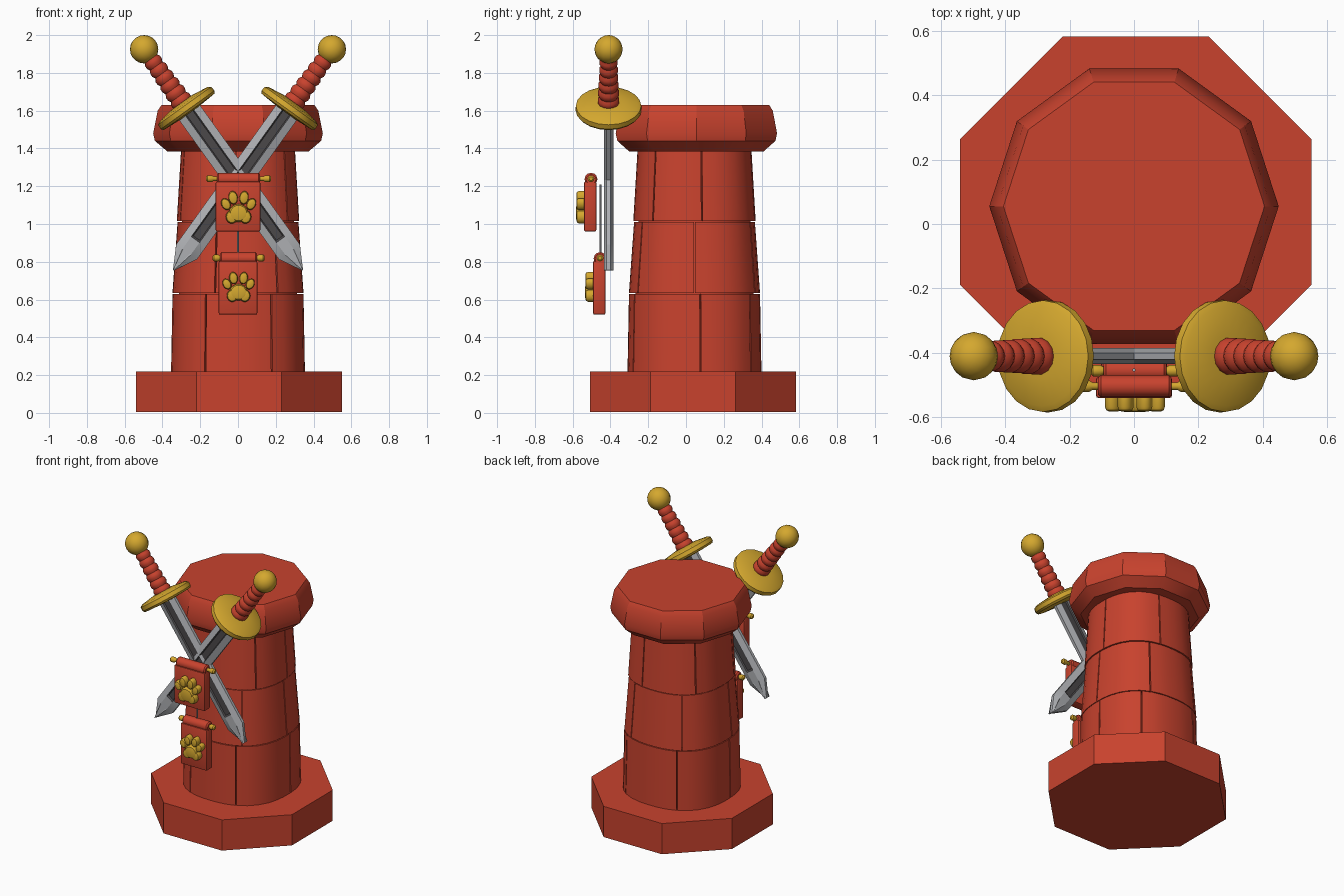
import bpy, bmesh, math
from mathutils import Matrix, Vector

if "Cube" in bpy.data.objects:
    bpy.data.objects.remove(bpy.data.objects["Cube"])


def mat(name, rgb):
    m = bpy.data.materials.new(name)
    m.diffuse_color = (*rgb, 1)
    m.use_nodes = True
    m.node_tree.nodes["Principled BSDF"].inputs["Base Color"].default_value = m.diffuse_color
    return m


RED = mat("red_stone", (0.58, 0.055, 0.027))
GOLD = mat("gold", (0.66, 0.39, 0.028))
STEEL = mat("steel", (0.42, 0.43, 0.45))
DARK = mat("dark_steel", (0.07, 0.065, 0.068))


def finish(name, bm, mats, matrix=None, bevel=0, segs=2, smooth=32):
    """Turn a bmesh into a named object, with optional bevel and smoothing by angle."""
    if bevel:
        edges = [e for e in bm.edges if len(e.link_faces) == 2 and e.calc_face_angle(0) > 0.5]
        bmesh.ops.bevel(bm, geom=edges, offset=bevel, segments=segs, profile=0.5,
                        affect='EDGES', clamp_overlap=True)
    bmesh.ops.recalc_face_normals(bm, faces=bm.faces)
    if matrix:
        bm.transform(matrix)
    me = bpy.data.meshes.new(name)
    bm.to_mesh(me)
    bm.free()
    for m in mats:
        me.materials.append(m)
    me.shade_smooth()
    me.set_sharp_from_angle(angle=math.radians(smooth))
    ob = bpy.data.objects.new(name, me)
    bpy.context.collection.objects.link(ob)
    return ob


def loft(bm, rings):
    """Skin closed rings of points and cap both ends."""
    vs = [[bm.verts.new(p) for p in r] for r in rings]
    n = len(vs[0])
    faces = []
    for a, b in zip(vs, vs[1:]):
        faces.append([bm.faces.new((a[i], a[(i + 1) % n], b[(i + 1) % n], b[i])) for i in range(n)])
    bm.faces.new(vs[0][::-1])
    bm.faces.new(vs[-1])
    return faces


def lathe(name, profile, n, material, matrix=None, phase=0, **kw):
    bm = bmesh.new()
    loft(bm, [[(r * math.cos(phase + math.tau * i / n), r * math.sin(phase + math.tau * i / n), z)
               for i in range(n)] for r, z in profile])
    return finish(name, bm, [material], matrix, **kw)


def box(name, lo, hi, material, bevel):
    bm = bmesh.new()
    bmesh.ops.create_cube(bm, size=1)
    lo, hi = Vector(lo), Vector(hi)
    m = Matrix.Translation((lo + hi) / 2) @ Matrix.Diagonal((*(hi - lo), 1))
    bm.transform(m)
    return finish(name, bm, [material], bevel=bevel)


# Octagonal base slab
lathe("base", [(0.59, 0.005), (0.59, 0.22)], 8, RED, Matrix.Translation((0.005, 0.037, 0)),
      phase=math.pi / 8, bevel=0.045, segs=3, smooth=30)

# Ten-sided cap slab
lathe("cap", [(0.375, 1.385), (0.44, 1.44), (0.449, 1.48), (0.425, 1.6), (0.405, 1.63)],
      10, RED, Matrix.Translation((0, 0.055, 0)), smooth=30)


# Tower: three tapering courses of rounded stone blocks around a core
def outline(a, r):
    c, s = math.cos(a), math.sin(a)
    k = (abs(c) ** 2.4 + abs(s) ** 2.4) ** (-1 / 2.4)
    return Vector((r * k * c, r * k * s + 0.045, 0))


def stone(name, a0, a1, z0, z1, r0, r1):
    gap = 0.010
    a0, a1 = a0 + gap, a1 - gap
    steps = 6
    angles = [a0 + (a1 - a0) * i / steps for i in range(steps + 1)]
    rings = []
    for z, r in ((z0, r0), (z1, r1)):
        pts = [outline(a, r) for a in angles] + [outline(a1, 0.2), outline(a0, 0.2)]
        rings.append([(p.x, p.y, z) for p in pts])
    bm = bmesh.new()
    loft(bm, rings)
    finish(name, bm, [RED], bevel=0.018)


COURSES = [
    (0.20, 0.63, 0.355, 0.347, (5, 53, 120, 185, 242, 299)),
    (0.635, 1.01, 0.347, 0.320, (0, 62, 125, 190, 250, 305)),
    (1.015, 1.42, 0.324, 0.300, (7, 75, 140, 205, 268, 320)),
]
for c, (z0, z1, r0, r1, seams) in enumerate(COURSES):
    for i, a in enumerate(seams):
        b = seams[(i + 1) % 6] + (360 if i == 5 else 0)
        stone(f"stone_{c + 1}_{i + 1}", math.radians(a), math.radians(b), z0, z1, r0, r1)
lathe("tower_core", [(0.335, 0.1), (0.278, 1.45)], 24, RED, Matrix.Translation((0, 0.045, 0)))


# Crossed swords, built along local z from pommel to tip
def blade(name, matrix):
    w, g, e, t = 0.068, 0.027, 0.010, 0.025

    def ring(z, k, depth):
        half = [(w * k, e), (g * k, t), (g * k * 0.75, t - depth),
                (-g * k * 0.75, t - depth), (-g * k, t), (-w * k, e)]
        return [(x, y, z) for x, y in half] + [(-x, -y, z) for x, y in half]

    bm = bmesh.new()
    bands = loft(bm, [ring(0.37, 1, 0.008), ring(1.23, 1, 0.008), ring(1.24, 1, 0),
                      ring(1.32, 1, 0), ring(1.44, 0.04, 0.004)])
    for band in bands[:2]:          # dark groove down both sides
        for i in (1, 2, 3, 7, 8, 9):
            band[i].material_index = 1
    finish(name, bm, [STEEL, DARK], matrix, smooth=20)


grip = [(0.040, 0.04)]
for i in range(6):
    z = 0.06 + i * 0.05
    r = 0.044 + i * 0.002
    grip += [(r - 0.006, z), (r + 0.004, z + 0.016), (r + 0.004, z + 0.034)]
grip.append((0.045, 0.37))
guard = [(0.07, 0.345), (0.155, 0.358), (0.173, 0.368), (0.175, 0.395), (0.165, 0.408), (0.06, 0.415)]

for side, s in (("left", 1), ("right", -1)):
    start, tip = Vector((-0.497 * s, -0.41, 1.925)), Vector((0.342 * s, -0.41, 0.755))
    d = (tip - start).normalized()
    x = Vector((0, 1, 0)).cross(d)
    m = Matrix.Translation(start) @ Matrix((x, (0, 1, 0), d)).transposed().to_4x4()
    bm = bmesh.new()
    bmesh.ops.create_uvsphere(bm, u_segments=16, v_segments=10, radius=0.075)
    finish(f"{side}_pommel", bm, [GOLD], m)
    lathe(f"{side}_grip", grip, 14, RED, m, smooth=50)
    lathe(f"{side}_guard", guard, 20, GOLD, m)
    blade(f"{side}_blade", m)


# Hanging banners with a rolled top, gold rod and raised paw emblem
def disc(name, x, z, rx, rz, y0, y1, tilt=0):
    m = (Matrix.Translation((x, y1, z)) @ Matrix.Rotation(tilt, 4, 'Y')
         @ Matrix.Diagonal((rx, 1, rz, 1)) @ Matrix.Rotation(math.pi / 2, 4, 'X'))
    h = y1 - y0
    lathe(name, [(1, 0), (1, h * 0.7), (0.85, h * 0.93), (0.6, h)], 14, GOLD, m, smooth=40)


def along_x(name, profile, y, z, material, n=12):
    lathe(name, profile, n, material,
          Matrix.Translation((0.003, y, z)) @ Matrix.Rotation(math.pi / 2, 4, 'Y'))


def banner(name, half, z0, z1, y0, rod, paw_z, k):
    y1 = y0 + 0.065
    box(f"{name}_cloth", (-half, y0, z0), (half, y1, z1 - 0.045), RED, 0.008)
    along_x(f"{name}_roll", [(0.026, -half + 0.004), (0.034, -half + 0.012),
                             (0.034, half - 0.012), (0.026, half - 0.004)],
            y0 + 0.037, z1 - 0.033, RED)
    along_x(f"{name}_rod", [(0.010, -rod), (0.018, -rod + 0.008), (0.018, -rod + 0.03),
                            (0.012, -rod + 0.04), (0.012, rod - 0.04), (0.018, rod - 0.03),
                            (0.018, rod - 0.008), (0.010, rod)], y0 + 0.037, z1 - 0.03, GOLD)
    front, back = y0 - 0.043, y0 + 0.005
    disc(f"{name}_paw_pad", 0.003, paw_z - 0.025 * k, 0.052 * k, 0.048 * k, front, back)
    for s in (-1, 1):
        disc(f"{name}_paw_lobe_{s}", 0.003 + s * 0.036 * k, paw_z - 0.045 * k,
             0.032 * k, 0.036 * k, front + 0.003, back)
        disc(f"{name}_paw_outer_toe_{s}", 0.003 + s * 0.067 * k, paw_z + 0.022 * k,
             0.024 * k, 0.033 * k, front + 0.002, back, s * 0.5)
        disc(f"{name}_paw_inner_toe_{s}", 0.003 + s * 0.029 * k, paw_z + 0.056 * k,
             0.025 * k, 0.036 * k, front + 0.002, back, s * 0.15)


banner("upper_banner", 0.118, 0.96, 1.27, -0.54, 0.172, 1.083, 1.0)
banner("lower_banner", 0.102, 0.52, 0.85, -0.492, 0.138, 0.662, 0.92)

# Thin cord linking the banners
lathe("cord", [(0.005, 0.83), (0.005, 1.21)], 8, STEEL, Matrix.Translation((0, -0.453, 0)))
